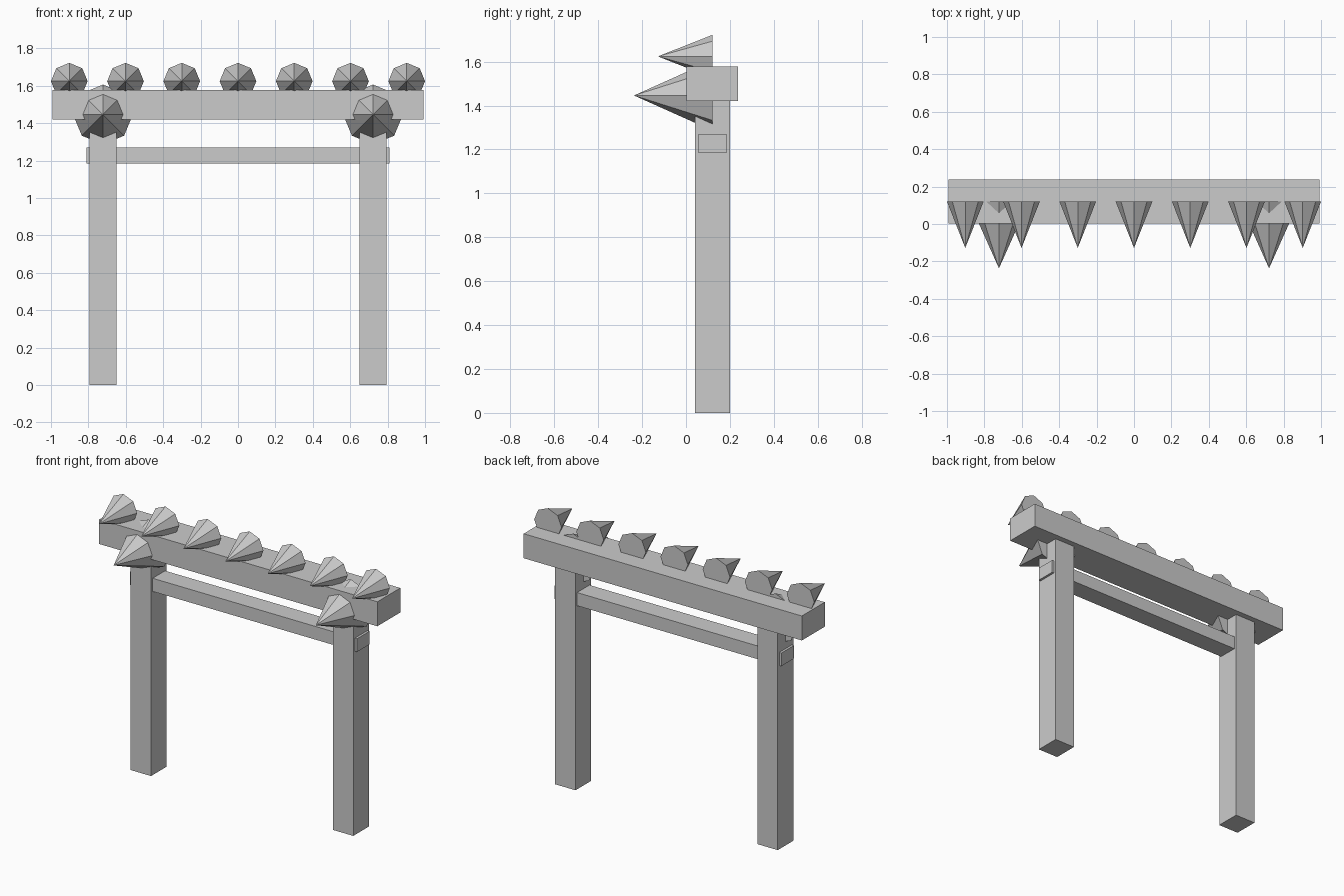
import bpy, bmesh, math
from mathutils import Matrix

if "Cube" in bpy.data.objects:
    bpy.data.objects.remove(bpy.data.objects["Cube"])

grey = bpy.data.materials.new("plain_grey")
grey.diffuse_color = (0.6, 0.6, 0.6, 1)
grey.use_nodes = True
grey.node_tree.nodes["Principled BSDF"].inputs["Base Color"].default_value = grey.diffuse_color


def finish(name, bm):
    mesh = bpy.data.meshes.new(name)
    bm.to_mesh(mesh)
    bm.free()
    mesh.materials.append(grey)
    obj = bpy.data.objects.new(name, mesh)
    bpy.context.collection.objects.link(obj)
    return obj


def box(name, x, y, z):
    """Box spanning the given (low, high) ranges."""
    bm = bmesh.new()
    spans = (x, y, z)
    centre = [(a + b) / 2 for a, b in spans]
    size = [b - a for a, b in spans]
    bmesh.ops.create_cube(bm, size=1, matrix=Matrix.Translation(centre) @ Matrix.Diagonal((*size, 1)))
    return finish(name, bm)


def spike(name, x, z, radius, tip_y, base_y=0.12):
    """Eight-sided cone pointing to the front."""
    bm = bmesh.new()
    place = Matrix.Translation((x, (tip_y + base_y) / 2, z)) @ Matrix.Rotation(math.pi / 2, 4, 'X')
    bmesh.ops.create_cone(bm, cap_ends=True, segments=8, radius1=radius, radius2=0,
                          depth=base_y - tip_y, matrix=place)
    return finish(name, bm)


# Top beam and lower rail
box("top_beam", (-0.993, 0.993), (0.003, 0.237), (1.42, 1.578))
box("lower_rail", (-0.81, 0.81), (0.057, 0.184), (1.185, 1.27))

# Posts with a large spike at each head
for side, label in ((-1, "left"), (1, "right")):
    x = side * 0.722
    box(label + "_post", (x - 0.073, x + 0.073), (0.04, 0.2), (0, 1.43))
    spike(label + "_large_spike", x, 1.446, 0.16, -0.237)

# Row of small spikes along the beam
for i in range(7):
    spike(f"small_spike_{i + 1}", (i - 3) * 0.3007, 1.624, 0.098, -0.128)
